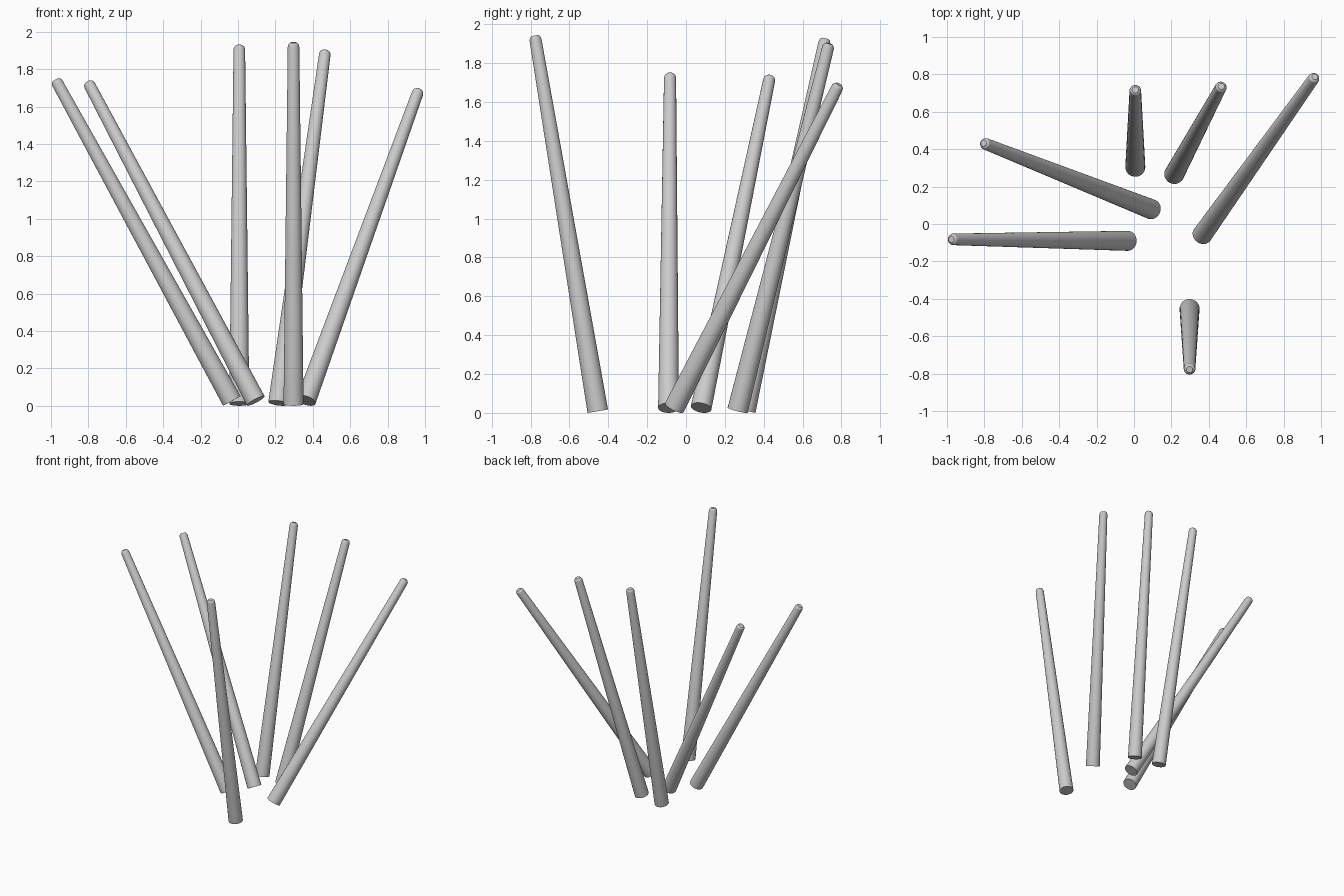
import bpy, bmesh, math
from mathutils import Vector

if "Cube" in bpy.data.objects:
    bpy.data.objects.remove(bpy.data.objects["Cube"])

LENGTH = 1.96
SEGMENTS = 32
# Rod profile: (radius, distance from the base) - long taper, then a blunt rounded tip
PROFILE = [(0.0535, 0.0), (0.031, LENGTH - 0.022), (0.027, LENGTH - 0.009), (0.017, LENGTH)]


def tapered_rod(name, base, tip):
    """Tapered stick leaning from base (x, y) to tip (x, y), its lower rim on the floor."""
    lean = Vector(tip) - Vector(base)
    rise = math.sqrt(LENGTH ** 2 - lean.length ** 2)
    direction = Vector((lean.x, lean.y, rise))

    bm = bmesh.new()
    rings = []
    for r, h in PROFILE:
        rings.append([bm.verts.new((r * math.cos(a), r * math.sin(a), h))
                      for a in (2 * math.pi * i / SEGMENTS for i in range(SEGMENTS))])
    for low, high in zip(rings, rings[1:]):
        for i in range(SEGMENTS):
            j = (i + 1) % SEGMENTS
            bm.faces.new((low[i], low[j], high[j], high[i]))
    bm.faces.new(rings[0][::-1])
    bm.faces.new(rings[-1])

    mesh = bpy.data.meshes.new(name)
    bm.to_mesh(mesh)
    bm.free()
    rod = bpy.data.objects.new(name, mesh)
    bpy.context.collection.objects.link(rod)
    rod.rotation_euler = direction.to_track_quat('Z', 'Y').to_euler()
    rod.location = (base[0], base[1], PROFILE[0][0] * lean.length / LENGTH)

    # Smooth sides, crisp rims
    bpy.ops.object.select_all(action='DESELECT')
    rod.select_set(True)
    bpy.context.view_layer.objects.active = rod
    bpy.ops.object.shade_smooth_by_angle(angle=math.radians(30))


# Six splayed sticks: name, base, tip
for name, base, tip in [
    ("left_stick", (-0.033, -0.09), (-0.976, -0.082)),
    ("back_left_stick", (0.095, 0.078), (-0.803, 0.432)),
    ("back_stick", (0.007, 0.305), (0.007, 0.717)),
    ("back_right_stick", (0.215, 0.266), (0.467, 0.736)),
    ("right_stick", (0.364, -0.059), (0.967, 0.787)),
    ("front_stick", (0.297, -0.454), (0.297, -0.778)),
]:
    tapered_rod(name, base, tip)
